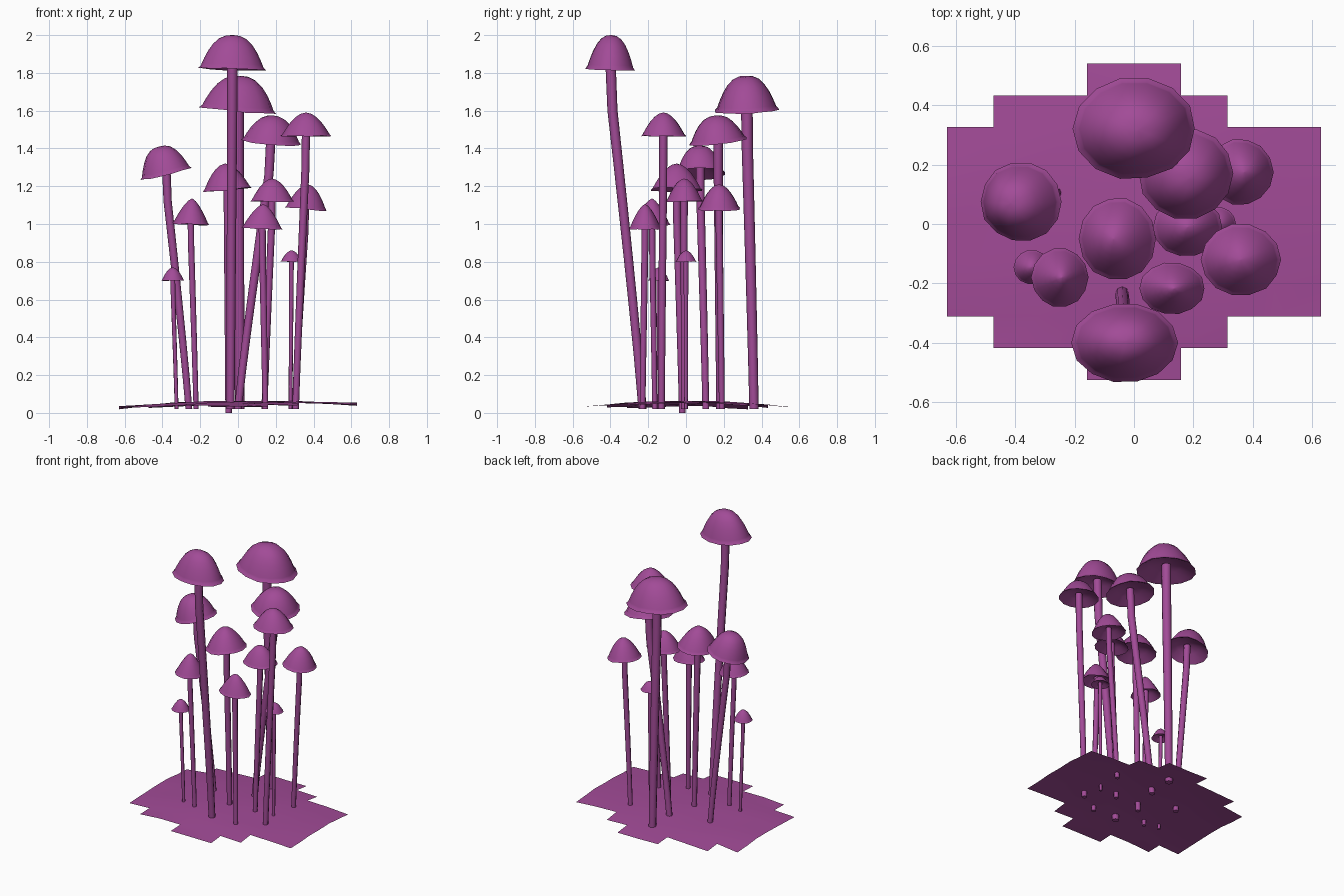
import bpy, bmesh, math, random
from mathutils import Vector

if "Cube" in bpy.data.objects:
    bpy.data.objects.remove(bpy.data.objects["Cube"])

random.seed(4)
mat = bpy.data.materials.new("mushroom_purple")
mat.diffuse_color = (0.36, 0.07, 0.31, 1)
mat.use_nodes = True
mat.node_tree.nodes["Principled BSDF"].inputs["Base Color"].default_value = mat.diffuse_color


def finish(bm, name):
    bmesh.ops.recalc_face_normals(bm, faces=bm.faces[:])
    me = bpy.data.meshes.new(name)
    bm.to_mesh(me)
    bm.free()
    ob = bpy.data.objects.new(name, me)
    bpy.context.collection.objects.link(ob)
    me.materials.append(mat)
    bpy.ops.object.select_all(action='DESELECT')
    ob.select_set(True)
    bpy.context.view_layer.objects.active = ob
    bpy.ops.object.shade_smooth_by_angle(angle=math.radians(50))


def loft(bm, rings):
    # skin neighbouring rings and close both ends
    n = len(rings[0])
    for a, b in zip(rings, rings[1:]):
        for i in range(n):
            j = (i + 1) % n
            bm.faces.new((a[i], a[j], b[j], b[i]))
    bm.faces.new(rings[0])
    bm.faces.new(rings[-1])


def cap(name, c, rx, ry, h, dome, tilt):
    # domed top following a power curve, flared lip, hollow underside
    bm = bmesh.new()
    n = 14
    rot = Vector((0, 0, 1)).rotation_difference(Vector((*tilt, 1)))
    wob = [random.uniform(-.025, .025) for _ in range(n)]
    prof = [(r, .08 + .92 * (1 - (r / .92) ** dome))
            for r in (.92 * math.sin(math.pi / 2 * k / 7) for k in (.1, 1, 2, 3, 4, 5, 6, 7))]
    prof += [(1, 0), (.9, .04), (.55, .25), (.15, .36)]
    rings = []
    for r, z in prof:
        ring = []
        for i in range(n):
            a = 2 * math.pi * i / n
            k = r * (1 + wob[i] * .6)
            p = Vector((k * math.cos(a) * rx, k * math.sin(a) * ry, (z + wob[i] * r) * h))
            ring.append(bm.verts.new(c + rot @ p))
        rings.append(ring)
    loft(bm, rings)
    finish(bm, name)


def stem(name, base, top, r1):
    # tapered eight-sided tube that leans, then straightens under the cap
    bm = bmesh.new()
    rings = []
    for k in range(8):
        t = k / 7
        s = min(1, t * 1.1) ** 1.1
        p = base.lerp(top, s)
        p.z = base.z + (top.z - base.z) * t
        r = r1 * (.8 + .2 * t)
        rings.append([bm.verts.new(p + Vector((r * math.cos(a * math.pi / 4),
                                               r * math.sin(a * math.pi / 4), 0)))
                      for a in range(8)])
    loft(bm, rings)
    finish(bm, name)


def mushroom(name, x, y, rim, top, rx, ry, bx, by, dome=1.9, tilt=(0, 0), foot=.02):
    h = top - rim
    cap(name + "_cap", Vector((x, y, rim)), rx, ry, h, dome, tilt)
    stem(name + "_stem", Vector((bx, by, foot)), Vector((x, y, rim + .25 * h)), .005 + .125 * rx)


# cap centre, rim height, top height, cap radii, stem foot
mushroom("front_tall", -.03, -.40, 1.82, 2.0, .18, .135, -.04, -.23, 2.6, (.02, .03))
mushroom("back_big", 0, .322, 1.6, 1.785, .207, .172, .01, .36, 2.6, (.08, -.03))
mushroom("right_back_tall", .175, .17, 1.435, 1.575, .16, .155, 0, .18, 2.4, (.08, -.12))
mushroom("right_front_tall", .36, -.12, 1.465, 1.59, .135, .122, .305, -.13)
mushroom("left_tilted", -.38, .075, 1.265, 1.415, .14, .135, -.26, .105, 2.8, (-.24, -.03))
mushroom("centre", -.055, -.05, 1.18, 1.32, .13, .14, -.05, -.02, tilt=(-.1, 0), foot=0)
mushroom("right_middle", .18, -.01, 1.12, 1.24, .117, .1, .14, -.01)
mushroom("right_back", .358, .175, 1.08, 1.21, .112, .112, .3, .19, tilt=(.1, 0))
mushroom("front_middle", .128, -.217, .975, 1.105, .11, .088, .145, -.23, 1.6, (.05, 0))
mushroom("left_front", -.25, -.18, .998, 1.135, .096, .1, -.222, -.165, 1.5, (.05, 0))
mushroom("left_small", -.345, -.145, .7, .77, .06, .058, -.325, -.14)
mushroom("right_small", .283, 0, .8, .86, .06, .057, .278, 0)

# ground patch: gently domed grid with stepped outline
bm = bmesh.new()
verts = {}


def ground_vert(i, j):
    if (i, j) not in verts:
        x, y = -.63 + i * .1575, -.525 + j * .1065
        z = .063 - .03 * (y / .53) ** 2 - (.03 if x < 0 else .01) * (x / .63) ** 2
        verts[i, j] = bm.verts.new((x, y, z + random.uniform(-.004, .004)))
    return verts[i, j]


for j in range(10):
    lo, hi = {0: (3, 5), 1: (1, 6)}.get(min(j, 9 - j), (0, 8))
    for i in range(lo, hi):
        bm.faces.new((ground_vert(i, j), ground_vert(i + 1, j),
                      ground_vert(i + 1, j + 1), ground_vert(i, j + 1)))
finish(bm, "ground_patch")
